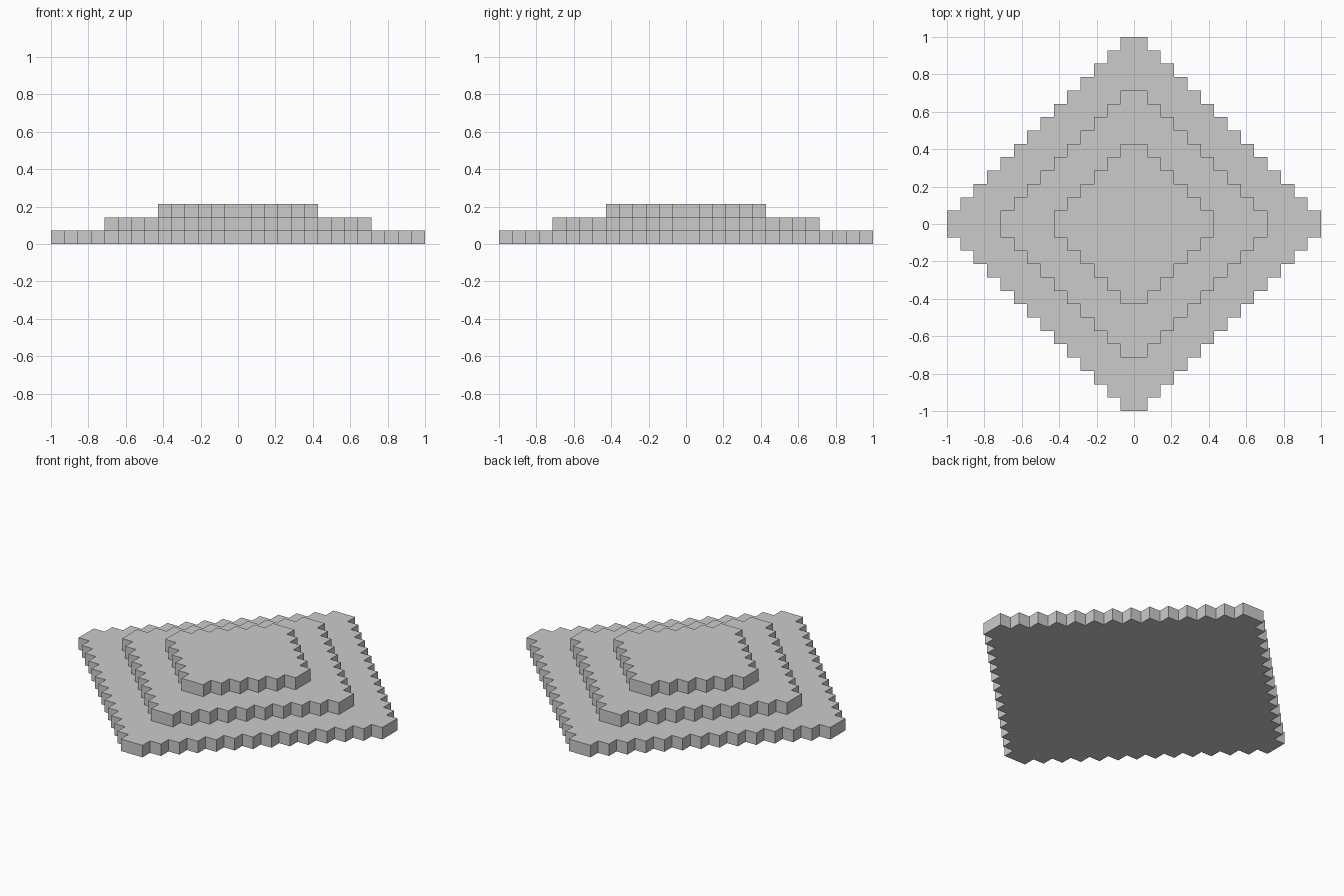
import bpy, bmesh

if "Cube" in bpy.data.objects:
    bpy.data.objects.remove(bpy.data.objects["Cube"])

U = 1 / 14  # one block: step width and tier height


def stepped_outline(n):
    # One quarter of the staircase, from the right tip to the top tip
    quarter = []
    for j in range(n):
        quarter += [(n - j, j), (n - j, j + 1)]
    quarter = quarter[1:]  # the tip starts at its outer corner
    # Turn the quarter four times around the centre
    pts = []
    for _ in range(4):
        pts += quarter
        quarter = [(-y, x) for x, y in quarter]
    return pts


def tier(name, n, level):
    bm = bmesh.new()
    base = bm.faces.new([bm.verts.new((x * U, y * U, level * U))
                         for x, y in stepped_outline(n)])
    top = bmesh.ops.extrude_face_region(bm, geom=[base], use_keep_orig=True)
    verts = [g for g in top["geom"] if isinstance(g, bmesh.types.BMVert)]
    bmesh.ops.translate(bm, verts=verts, vec=(0, 0, U))
    bmesh.ops.recalc_face_normals(bm, faces=bm.faces)
    mesh = bpy.data.meshes.new(name)
    bm.to_mesh(mesh)
    bm.free()
    bpy.context.collection.objects.link(bpy.data.objects.new(name, mesh))


# Three stacked diamond platforms, each four blocks smaller
for level, (name, n) in enumerate([("base_tier", 14), ("middle_tier", 10), ("top_tier", 6)]):
    tier(name, n, level)
